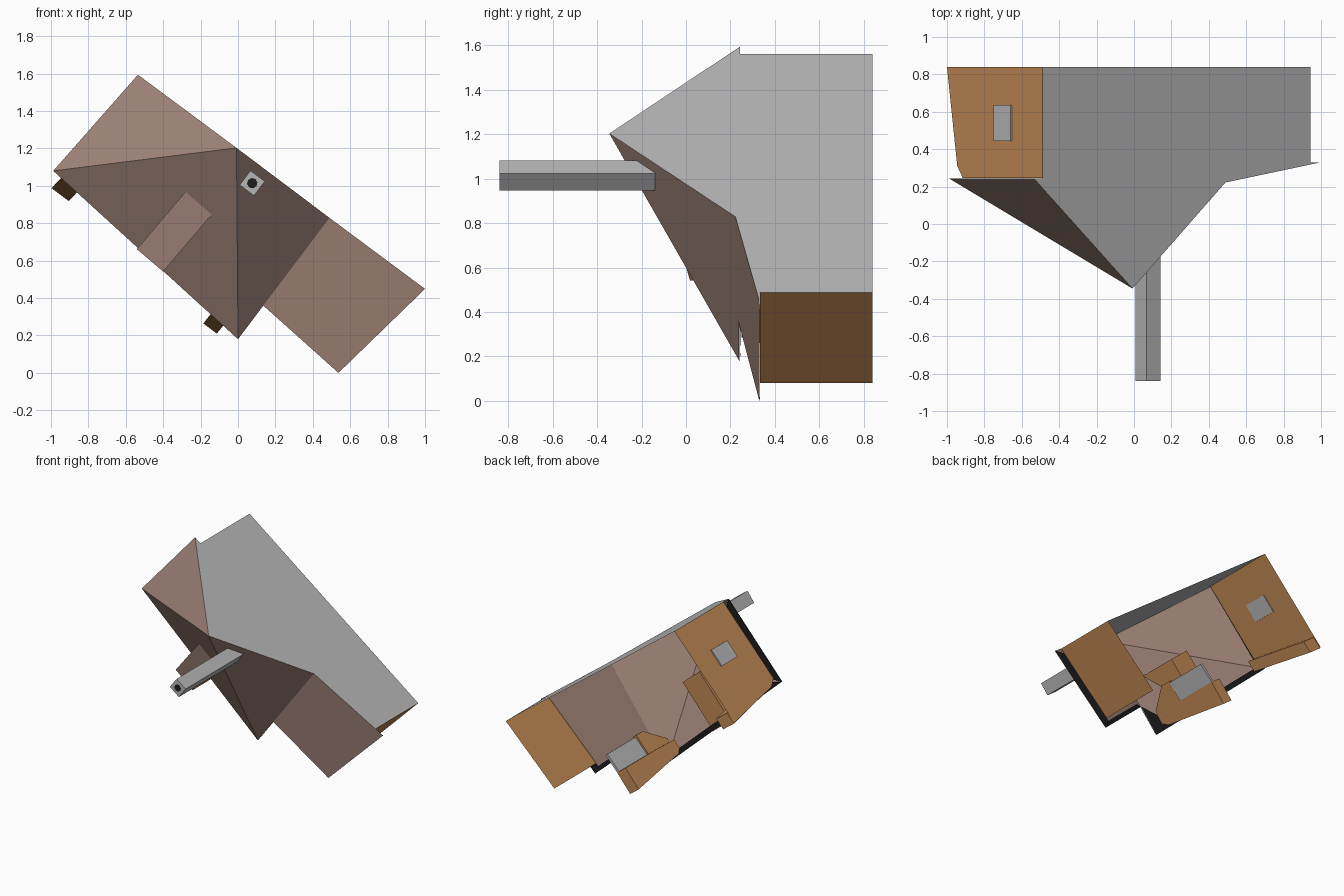
import bpy, math
from mathutils import Vector

if "Cube" in bpy.data.objects:
    bpy.data.objects.remove(bpy.data.objects["Cube"])


def material(name, r, g, b):
    m = bpy.data.materials.new(name)
    m.diffuse_color = (r, g, b, 1)
    m.use_nodes = True
    m.node_tree.nodes["Principled BSDF"].inputs["Base Color"].default_value = m.diffuse_color
    return m


BROWN = material("dusty_brown", 0.36, 0.235, 0.19)
ORANGE = material("rust_orange", 0.53, 0.25, 0.09)
GREY = material("mid_grey", 0.47, 0.47, 0.47)
BLACK = material("near_black", 0.012, 0.012, 0.012)


def tilt(u, y, v):
    """Hull frame (u across, v up) to world: the whole model leans 37 degrees."""
    return (0.8 * u + 0.6 * v, y, -0.6 * u + 0.8 * v)


def mesh(name, verts, faces, mats, rule=None):
    me = bpy.data.meshes.new(name)
    me.from_pydata(verts, [], faces)
    for m in mats:
        me.materials.append(m)
    me.update()
    if rule:
        for p in me.polygons:
            p.material_index = rule(p)
    ob = bpy.data.objects.new(name, me)
    bpy.context.collection.objects.link(ob)
    return ob


def prism(name, outline, offset, mats, rule=None):
    """Closed outline swept by an offset vector."""
    n = len(outline)
    off = Vector(offset)
    a = [Vector(p) for p in outline]
    verts = a + [p + off for p in a]
    faces = [tuple(range(n)), tuple(range(2 * n - 1, n - 1, -1))]
    faces += [((i + 1) % n, i, n + i, n + (i + 1) % n) for i in range(n)]
    area = sum(((a[i] - a[0]).cross(a[i + 1] - a[0]) for i in range(1, n - 1)), Vector())
    if area.dot(off) > 0:   # keep normals outward
        faces = [tuple(reversed(f)) for f in faces]
    return mesh(name, verts, faces, mats, rule)


# Corner points of the pike nose
A = (-0.535, 0.243, 1.594)
N = (-0.008, -0.345, 1.203)
B = (0.489, 0.222, 0.829)
C = (1.0, 0.33, 0.449)
D = (-0.988, 0.243, 1.08)
E = (0.0, 0.24, 0.18)
F = (0.537, 0.33, 0.0)
G = tuple(E[i] + 0.277 * (B[i] - E[i]) for i in range(3))

# Faceted front plates
mesh("nose_plates", [A, D, N, E, B, G, F, C],
     [(0, 1, 2), (1, 3, 2), (2, 3, 5, 4), (4, 5, 6, 7)], [BROWN])

# Roof sheet, slightly narrower behind the nose
mesh("roof", [A, N, B, C, (0.943, 0.33, 0.488), (0.943, 0.84, 0.488),
              (-0.49, 0.84, 1.56), (-0.49, 0.243, 1.56)],
     [(0, 1, 2, 3, 4, 5, 6, 7)], [GREY])

# Left wall with cut lower front corner
mesh("left_wall", [(-0.49, 0.245, 1.56), (-0.49, 0.84, 1.56), (-1.0, 0.84, 0.995),
                   (-0.945, 0.31, 1.056), (-0.915, 0.245, 1.089)],
     [(0, 1, 2, 3, 4)], [ORANGE])

# Right wall
mesh("right_wall", [(0.943, 0.332, 0.488), (0.53, 0.332, 0.08),
                    (0.53, 0.84, 0.08), (0.943, 0.84, 0.488)],
     [(0, 1, 2, 3)], [ORANGE])

# Bottom rail inside the left wall
prism("left_rail", [tilt(-1.39, 0.84, 0.192), tilt(-1.38, 0.30, 0.277),
                    tilt(-1.372, 0.30, 0.36), tilt(-1.38, 0.84, 0.28)],
      Vector(tilt(0.115, 0, 0)), [ORANGE])

# Low inner rail, a thin panel rising from it and a grey rear window
prism("inner_rail", [tilt(-0.307, 0.84, 0.1), tilt(-0.300, 0.84, 0.275),
                     tilt(-0.295, 0.50, 0.275), tilt(-0.295, 0.25, 0.27),
                     tilt(-0.3, 0.25, 0.20), tilt(-0.305, 0.29, 0.17)],
      Vector(tilt(0.09, 0, 0)), [ORANGE])
prism("inner_panel", [tilt(-0.245, 0.50, 0.26), tilt(-0.230, 0.50, 0.43),
                      tilt(-0.230, 0.42, 0.43), tilt(-0.245, 0.25, 0.30),
                      tilt(-0.245, 0.25, 0.26)],
      Vector(tilt(0.035, 0, 0)), [ORANGE])
prism("inner_window", [tilt(-0.230, 0.84, 0.275), tilt(-0.230, 0.50, 0.275),
                       tilt(-0.215, 0.50, 0.42), tilt(-0.215, 0.84, 0.42)],
      Vector(tilt(0.02, 0, 0)), [GREY])

# Left window: grey block through the wall
hy, hv, half = 0.095, 0.067, 0.008
prism("left_window", [tilt(-1.358 + 0.09 * dv - half, 0.54 + dy, 0.645 + dv)
                      for dy, dv in ((-hy, -hv), (hy, -hv), (hy, hv), (-hy, hv))],
      Vector(tilt(2 * half, 0, 0)), [GREY])

# Visor box set into the lower front plate: brown face, rust body
prism("visor_box", [tilt(-0.83, 0.018, 0.205), tilt(-0.805, -0.07, 0.605),
                    tilt(-0.805, 0.24, 0.605), tilt(-0.83, 0.24, 0.205)],
      Vector(tilt(0.185, 0, -0.012)), [BROWN, ORANGE],
      lambda p: 0 if p.normal.y < -0.5 else 1)


# Dark rims behind the nose plates, held just inside the outer edge
def rim(name, p, q, shift):
    s, back = Vector(shift), Vector((0, 0.004, 0))
    p, q = Vector(p), Vector(q)
    mesh(name, [p + back, q + back, q.lerp(p, 0.06) + s + back,
                p.lerp(q, 0.06) + s + back], [(0, 1, 2, 3)], [BLACK])


rim("left_rim", A, D, (0.045, 0, -0.034))
rim("lower_left_rim", D, E, (0.025, 0, 0.03))
rim("right_rim", C, F, (-0.053, 0, 0.036))
rim("lower_right_rim", F, G, (0.02, 0, 0.025))

# Dark backing in the bottom corner of the nose, outside the inner rail
mesh("corner_backing", [Vector(p) + Vector((0, 0.006, 0)) for p in
                        (E, G, tilt(-0.21, 0.24, 0.27), tilt(-0.21, 0.24, 0.155))],
     [(0, 1, 2, 3)], [BLACK])

# Square gun barrel with a dark round bore
cu, cv, h = -0.548, 0.857, 0.048
prism("gun_barrel", [tilt(cu + a * h, -0.84, cv + b * h)
                     for a, b in ((-1, -1), (1, -1), (1, 1), (-1, 1))],
      (0, 0.70, 0), [GREY])
ring = [tilt(cu + 0.028 * math.cos(i * math.pi / 4), -0.841,
             cv + 0.028 * math.sin(i * math.pi / 4)) for i in range(8)]
mesh("gun_bore", ring, [tuple(range(8))], [BLACK])
